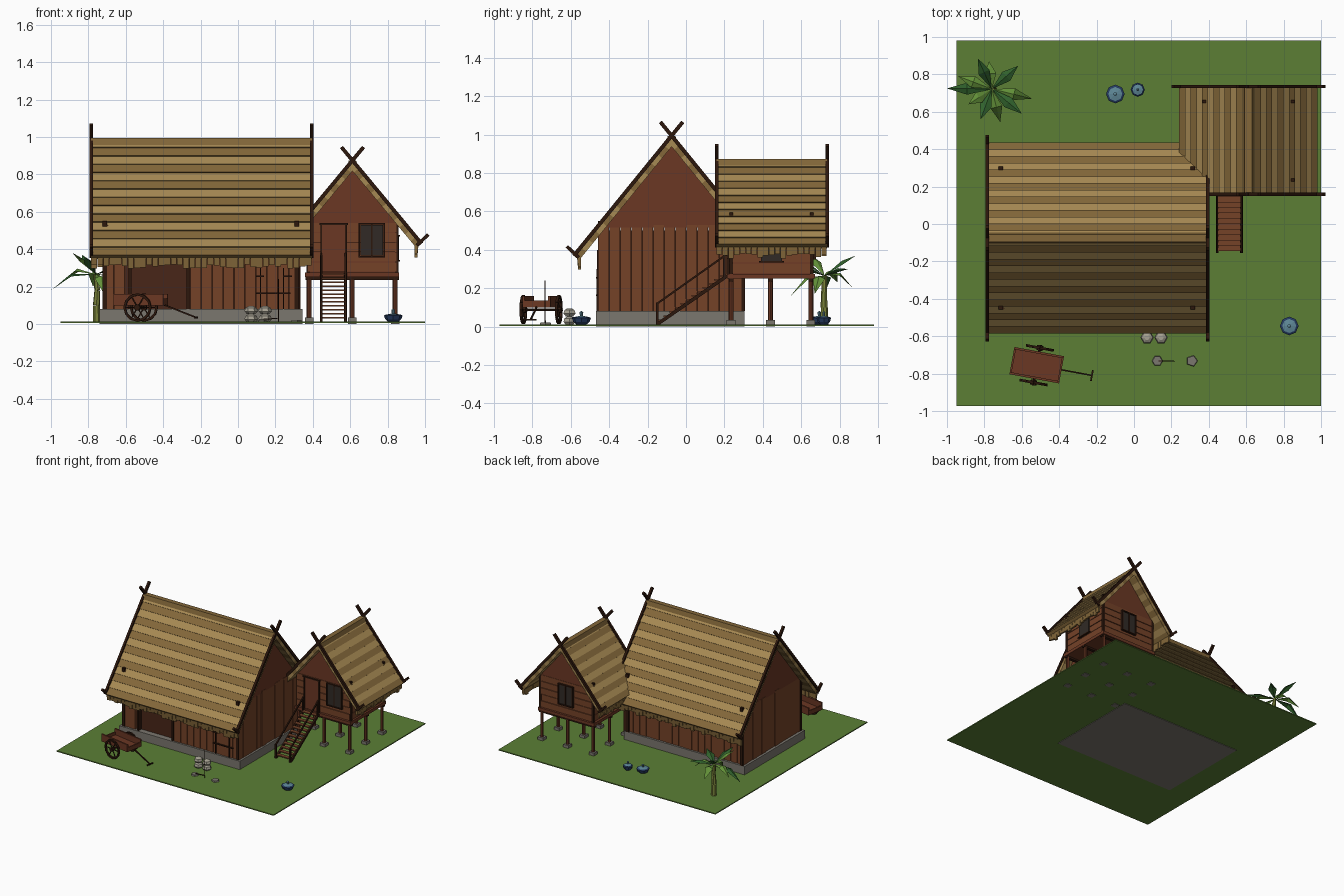
import bpy, bmesh, random
from math import sin, cos, pi, radians
from mathutils import Vector as V, Matrix

if "Cube" in bpy.data.objects:
    bpy.data.objects.remove(bpy.data.objects["Cube"])
random.seed(4)


def mat(name, r, g, b):
    m = bpy.data.materials.new(name)
    m.diffuse_color = [(c / 255) ** 2.2 for c in (r, g, b)] + [1]
    m.use_nodes = True
    m.node_tree.nodes["Principled BSDF"].inputs["Base Color"].default_value = m.diffuse_color
    return m


GRASS, STONE = mat("grass", 92, 126, 56), mat("stone", 122, 118, 110)
WOOD, WOOD2 = mat("wood", 116, 68, 44), mat("wood_red", 106, 58, 40)
INNER, DARK = mat("wood_inner", 74, 42, 30), mat("dark_wood", 48, 29, 20)
THATCH, THATCH2 = mat("thatch", 165, 136, 84), mat("thatch_dark", 130, 103, 60)
SHUTTER, BLUE, WATER = mat("shutter", 52, 46, 42), mat("blue_clay", 42, 62, 98), mat("water", 95, 135, 150)
LEAF, LEAF2, TRUNK, SACK = (mat("leaf", 52, 98, 48), mat("leaf_light", 100, 145, 60),
                            mat("trunk", 120, 128, 60), mat("sack", 165, 160, 145))


# --- geometry pieces: each returns (verts, faces) ---
def loft(a, b):
    n = len(a)
    faces = [(i, (i + 1) % n, n + (i + 1) % n, n + i) for i in range(n)]
    return list(a) + list(b), faces + [tuple(range(n)), tuple(range(n, 2 * n))]


def box(x0, x1, y0, y1, z0, z1):
    ring = [(x0, y0), (x1, y0), (x1, y1), (x0, y1)]
    return loft([V((x, y, z0)) for x, y in ring], [V((x, y, z1)) for x, y in ring])


def frame(d):
    d = d.normalized()
    s = d.cross(V((0, 0, 1)))
    s = s.normalized() if s.length > 1e-4 else V((1, 0, 0))
    return s, s.cross(d)


def beam(p, q, w, h):
    p, q = V(p), V(q)
    s, u = frame(q - p)
    c = [s * a * w / 2 + u * b * h / 2 for a, b in ((-1, -1), (1, -1), (1, 1), (-1, 1))]
    return loft([p + k for k in c], [q + k for k in c])


def cyl(p, q, r0, r1, n=8):
    p, q = V(p), V(q)
    s, u = frame(q - p)
    c = [s * cos(2 * pi * i / n) + u * sin(2 * pi * i / n) for i in range(n)]
    return loft([p + k * r0 for k in c], [q + k * r1 for k in c])


def lathe(x, y, prof, n=8):
    return [cyl((x, y, a[1]), (x, y, b[1]), a[0], b[0], n) for a, b in zip(prof, prof[1:])]


def build(name, m, pieces, M=Matrix()):
    bm = bmesh.new()
    for vs, fs in pieces:
        nv = [bm.verts.new(M @ V(v)) for v in vs]
        for f in fs:
            bm.faces.new([nv[i] for i in f])
    bmesh.ops.recalc_face_normals(bm, faces=bm.faces)
    me = bpy.data.meshes.new(name)
    bm.to_mesh(me)
    bm.free()
    me.materials.append(m)
    ob = bpy.data.objects.new(name, me)
    bpy.context.collection.objects.link(ob)


# --- thatched roof: u runs across the ridge, v along it ---
def roof(name, P, c, half, ridge, eave, v0, v1, n, fw):
    slope = V((half, eave - ridge)).normalized()
    nrm = V((-slope.y, slope.x))
    length = V((half, eave - ridge)).length
    strips, fringe, barge = ([], []), [], []
    for s in (-1, 1):
        def at(t, o, v):
            k = slope * t + nrm * o
            return V(P(c + s * k.x, v, ridge + k.y))
        for i in range(n):
            a, b = length * i / n, length * (i + 1) / n
            sec = [(a, -.03), (a, 0), (b, .007), (b, -.03)]
            strips[i % 2].append(loft([at(t, o, v0) for t, o in sec], [at(t, o, v1) for t, o in sec]))
        # ragged thatch edge
        k = int((v1 - v0) / fw)
        for i in range(k):
            a, b = v0 + (v1 - v0) * i / k, v0 + (v1 - v0) * (i + .93) / k
            z = eave - random.uniform(.045, .07)
            u = c + s * (half - .012)
            sec = [(u - s * .02, z), (u - s * .006, z), (u, eave), (u - s * .02, eave)]
            fringe.append(loft([V(P(x, a, h)) for x, h in sec], [V(P(x, b, h)) for x, h in sec]))
        # gable-end boards crossing as horns, with upturned eave tips
        for v in (v0, v1):
            barge.append(beam(at(-.1, .006, v), at(length, .006, v), .018, .02))
            barge.append(beam(at(length - .01, -.02, v), at(length - .015, .065, v), .018, .018))
    build(name + "_thatch_light", THATCH, strips[0])
    build(name + "_thatch_dark", THATCH2, strips[1])
    build(name + "_eave_fringe", THATCH2, fringe)
    build(name + "_gable_boards", DARK, barge)
    cap = [(c - .03, ridge - .028), (c - .02, ridge + .008), (c + .02, ridge + .008), (c + .03, ridge - .028)]
    build(name + "_ridge_cap", THATCH2, [loft([V(P(x, v0, z)) for x, z in cap], [V(P(x, v1, z)) for x, z in cap])])


main_map, annex_map = (lambda u, v, z: (v, u, z)), (lambda u, v, z: (u, v, z))
roof("main_roof", main_map, -.075, .505, .985, .365, -.785, .395, 14, .032)
roof("annex_roof", annex_map, .612, .365, .865, .425, .16, .735, 12, .03)

# --- ground and main house ---
build("ground", GRASS, [box(-.95, 1, -.972, .98, .004, .012)])
build("main_foundation", STONE, [box(-.74, .345, -.47, .305, 0, .08)])
build("main_inner_walls", INNER, [box(-.7, .31, -.425, .27, .08, .5)])
planks = ([], [])


def plank(i, *b):
    planks[i % 2].append(box(*b))


for i in range(18):
    x0, x1 = -.72 + i * 1.05 / 18, -.72 + (i + .95) * 1.05 / 18
    d = random.uniform(0, .006)
    if not -.58 < (x0 + x1) / 2 < -.27:  # open doorway in the front
        plank(i, x0, x1, -.455 - d + .003, -.42, .08, .51)
    plank(i, x0, x1, .265, .287 + d, .08, .51)
for i in range(13):
    y0, y1 = -.455 + i * .745 / 13, -.455 + (i + .95) * .745 / 13
    d = random.uniform(0, .006)
    plank(i, -.717 - d, -.695, y0, y1, .08, .53)
    plank(i, .305, .327 + d, y0, y1, .08, .53)
build("main_planks", WOOD, planks[0])
build("main_planks_alternate", WOOD, planks[1])
build("main_gables", WOOD2, [loft([V((x, y, z)) for y, z in ((-.44, .515), (-.075, .96), (.29, .515))],
                                  [V((x + .02, y, z)) for y, z in ((-.44, .515), (-.075, .96), (.29, .515))])
                             for x in (-.72, .31)])
build("main_corner_posts", DARK, [box(x - .012, x + .012, y - .01, y + .01, .08, .55)
                                  for x in (-.712, .315) for y in (-.448, .298)])
build("main_door_trim", DARK, [box(-.585, -.57, -.463, -.42, .08, .4), box(-.275, -.26, -.463, -.42, .08, .4),
                               box(.1, .28, -.468, -.455, .16, .168), box(.1, .14, -.468, -.455, .25, .258),
                               box(.24, .29, -.468, -.455, .25, .258), box(.118, .124, -.466, -.455, .08, .3),
                               box(.24, .246, -.466, -.455, .08, .3)])

# --- raised annex ---
build("annex_footings", STONE, [box(x - .023, x + .023, y - .023, y + .023, 0, .035)
                                for x in (.38, .61, .84) for y in (.235, .44, .65)])
build("annex_stilts", WOOD2, [cyl((x, y, .03), (x, y, .25), .013, .013, 8)
                              for x in (.38, .61, .84) for y in (.235, .44, .65)])
build("annex_floor", WOOD2, [box(.358, .862, .213, .672, .25, .275)])
build("annex_floor_beams", DARK, [box(.36, .86, y - .012, y + .012, .235, .25) for y in (.235, .44, .65)])
build("annex_walls", WOOD2, [box(.378, .845, .232, .655, .275, .55)])
gab = [(.36, .54), (.612, .84), (.864, .54)]
build("annex_gables", WOOD2, [loft([V((x, y, z)) for x, z in gab], [V((x, y + .02, z)) for x, z in gab])
                              for y in (.228, .64)])
build("annex_corner_posts", DARK, [box(x - .009, x + .009, y - .009, y + .009, .27, .595)
                                   for x in (.376, .848) for y in (.235, .655)])
boards = []
for i in range(5):
    z0, z1 = .28 + i * .053, .28 + i * .053 + .049
    boards += [box(.375, .848, .226 - random.uniform(0, .003), .232, z0, z1),
               box(.375, .848, .655, .66 + random.uniform(0, .003), z0, z1),
               box(.845, .85 + random.uniform(0, .003), .235, .655, z0, z1),
               box(.371, .378, .235, .655, z0, z1)]
build("annex_wall_boards", WOOD, boards)
build("annex_door", WOOD2, [box(.45, .572, .215, .235, .28, .53)])
build("annex_windows", SHUTTER, [box(.655, .775, .213, .235, .365, .53), box(.555, .67, .655, .672, .36, .51),
                                 box(.845, .862, .39, .5, .34, .47)])
trim = [box(x, x + .01, .21, .23, .275, .535) for x in (.44, .572)] + [box(.435, .587, .21, .23, .53, .54)]
for x0, x1, z0, z1, y in ((.645, .785, .355, .54, .22), (.545, .68, .35, .52, .668)):
    xm = (x0 + x1) / 2
    trim += [box(a, a + .008, y - .01, y + .01, z0, z1) for a in (x0, xm - .004, x1 - .008)]
    trim += [box(x0, x1, y - .01, y + .01, b, b + .008) for b in (z0, z1 - .008)]
trim += [box(.846, .866, .38, .51, b, b + .008) for b in (.335, .467)]
build("annex_window_trim", DARK, trim)

# --- stair ---
build("stair_treads", WOOD, [box(.447, .573, -.145 + i * .029, -.115 + i * .029, .03 + i * .021, .038 + i * .021)
                             for i in range(12)])
build("stair_rails", DARK, [beam((x, -.15, .012), (x, .215, .265), .014, .018) for x in (.445, .575)]
      + [beam((x, -.15, .12), (x, .21, .375), .01, .01) for x in (.445, .575)]
      + [box(x - .006, x + .006, y - .006, y + .006, z, z + .115)
         for x in (.445, .575) for y, z in ((-.15, .01), (.2, .255))])

# --- cart ---
M = Matrix.Translation((-.52, -.755, 0)) @ Matrix.Rotation(radians(-10.5), 4, 'Z')
build("cart_bed", WOOD2, [box(-.135, .135, -.073, .073, .1, .112)]
      + [box(-.135, .135, y - .006, y + .006, .105, .16) for y in (-.068, .068)]
      + [box(x - .005, x + .005, -.073, .073, .105, .135) for x in (-.13, .13)], M)
wheels = [cyl((0, -.11, .088), (0, .11, .088), .007, .007, 6)]
for y in (-.094, .094):
    rim = [V((.07 * cos(a * pi / 6), y, .088 + .07 * sin(a * pi / 6))) for a in range(12)]
    wheels += [beam(rim[i], rim[(i + 1) % 12], .014, .012) for i in range(12)]
    wheels += [beam((0, y, .088), r, .006, .006) for r in rim[::2]]
    wheels.append(cyl((0, y - .014, .088), (0, y + .014, .088), .017, .017, 8))
build("cart_wheels", DARK, wheels, M)
build("cart_shaft", DARK, [beam((.12, 0, .105), (.3, 0, .035), .008, .008), beam((.3, -.03, .035), (.3, .03, .035), .009, .009)], M)

# --- yard items ---
for i, (x, y, r) in enumerate(((-.1, .695, .05), (.02, .718, .038), (.83, -.545, .05))):
    build(f"pot_{i}", BLUE, lathe(x, y, [(r * .5, .01), (r * .85, .025), (r, .045), (r * .8, .05)]))
    build(f"pot_lid_{i}", WATER, lathe(x, y, [(r * .75, .05), (r * .15, .056), (r * .2, .075), (.002, .08)]))
build("sacks", SACK, [p for x in (.07, .145) for z in (.01, .053)
                      for p in lathe(x, -.607, [(.022, z), (.036, z + .015), (.03, z + .033), (.014, z + .042)], 6)])
build("flat_stones", STONE, [cyl((.125, -.732, .01), (.125, -.732, .022), .03, .026, 6),
                             cyl((.31, -.732, .01), (.31, -.732, .022), .032, .028, 5)])
build("tool_poles", DARK, [cyl((.215, -.735, .01), (.215, -.735, .24), .003, .003, 5),
                           beam((.13, -.732, .025), (.21, -.732, .03), .005, .005)])

# --- palm ---
pts = [V((-.755, .72, .005)), V((-.757, .72, .1)), V((-.752, .72, .18)), V((-.76, .722, .265))]
build("palm_trunk", TRUNK, [cyl(a, b, .022 - i * .003, .019 - i * .003, 7) for i, (a, b) in enumerate(zip(pts, pts[1:]))])
leaves = ([], [])
tips = [(-1, .725, .18), (-.94, .79, .23), (-.835, .885, .37), (-.775, .87, .2), (-.62, .845, .3),
        (-.545, .67, .17), (-.6, .59, .3), (-.715, .545, .16), (-.82, .56, .36), (-.885, .64, .38)]
for i, t in enumerate(tips):
    b, t = pts[-1], V(t)
    s = frame(t - b)[0] * .032
    m = b.lerp(t, .55) + V((0, 0, .05 if t.z < .25 else .02))
    drop = V((0, 0, .014))
    leaves[i % 2].append(([b, m, t, m + s - drop, m - s - drop], [(0, 1, 3), (1, 2, 3), (0, 4, 1), (1, 4, 2)]))
build("palm_leaves_dark", LEAF, leaves[0])
build("palm_leaves_light", LEAF2, leaves[1])
